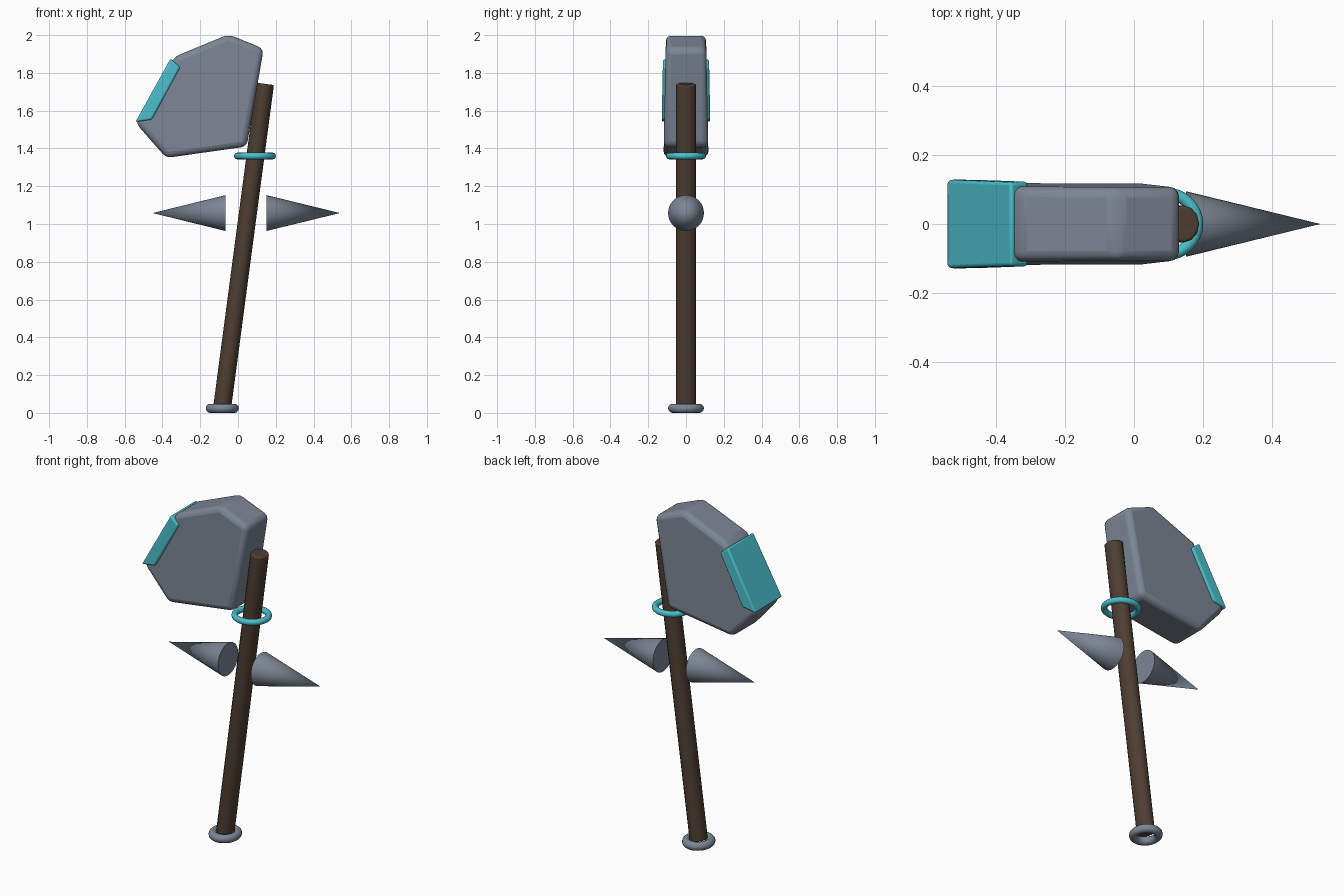
import bpy, bmesh
from math import radians, pi
from mathutils import Vector

if "Cube" in bpy.data.objects:
    bpy.data.objects.remove(bpy.data.objects["Cube"])


def material(name, rgb):
    m = bpy.data.materials.new(name)
    m.diffuse_color = (*rgb, 1)
    m.use_nodes = True
    m.node_tree.nodes["Principled BSDF"].inputs["Base Color"].default_value = m.diffuse_color
    return m


STEEL = material("steel", (0.20, 0.24, 0.30))
WOOD = material("wood", (0.075, 0.048, 0.032))
TEAL = material("teal", (0.07, 0.52, 0.60))


def finish(name, mat, bevel=0, angle=35):
    ob = bpy.context.object
    ob.name = name
    ob.data.materials.append(mat)
    bpy.ops.object.shade_smooth_by_angle(angle=radians(angle))
    if bevel:
        b = ob.modifiers.new("bevel", 'BEVEL')
        b.width, b.segments, b.limit_method = bevel, 3, 'ANGLE'
    return ob


def slab(name, outline, half_depth, mat, bevel):
    """Extrude an x-z outline along y; half_depth gives the half thickness at (x, z)."""
    bm = bmesh.new()
    front = [bm.verts.new((x, -half_depth(x, z), z)) for x, z in outline]
    back = [bm.verts.new((x, half_depth(x, z), z)) for x, z in outline]
    bm.faces.new(front)
    bm.faces.new(back[::-1])
    n = len(outline)
    for i in range(n):
        j = (i + 1) % n
        bm.faces.new((front[i], back[i], back[j], front[j]))
    bmesh.ops.recalc_face_normals(bm, faces=bm.faces)
    mesh = bpy.data.meshes.new(name)
    bm.to_mesh(mesh)
    bm.free()
    ob = bpy.data.objects.new(name, mesh)
    bpy.context.collection.objects.link(ob)
    bpy.ops.object.select_all(action='DESELECT')
    bpy.context.view_layer.objects.active = ob
    ob.select_set(True)
    return finish(name, mat, bevel)


def ring(name, loc, major, minor, scale, mat):
    bpy.ops.mesh.primitive_torus_add(location=loc, major_radius=major, minor_radius=minor,
                                     major_segments=32, minor_segments=12)
    bpy.context.object.scale = scale
    return finish(name, mat, angle=60)


# Leaning wooden handle
bottom, top = Vector((-0.083, 0, 0.035)), Vector((0.143, 0, 1.742))
axis = top - bottom
bpy.ops.mesh.primitive_cylinder_add(vertices=12, radius=0.054, depth=axis.length,
                                    location=(bottom + top) / 2,
                                    rotation=(0, axis.angle(Vector((0, 0, 1))), 0))
bpy.context.object.scale = (0.88, 1, 1)
finish("handle", WOOD, 0.008)

# Pommel ring and collar ring
ring("pommel_ring", (-0.083, 0, 0.024), 0.071, 0.024, (0.92, 1, 1), STEEL)
ring("collar_ring", (0.09, 0, 1.36), 0.092, 0.0175, (1.01, 0.97, 1), TEAL)

# Heavy head, slightly thicker towards the bottom
slab("head", [(-0.05, 2.004), (0.136, 1.928), (0.046, 1.41), (-0.38, 1.35),
              (-0.542, 1.535), (-0.338, 1.885)],
     lambda x, z: 0.106 + 0.02 * (2 - z), STEEL, 0.03)

# Coloured striking edge
slab("striking_edge", [(-0.543, 1.54), (-0.357, 1.876), (-0.306, 1.83), (-0.456, 1.553)],
     lambda x, z: 0.122 + 0.02 * (1.87 - z), TEAL, 0.01)

# Pair of side spikes
for side, base, tip in (("left", -0.065, -0.452), ("right", 0.15, 0.54)):
    bpy.ops.mesh.primitive_cone_add(vertices=32, radius1=0.095, depth=abs(tip - base),
                                    location=((base + tip) / 2, 0, 1.058),
                                    rotation=(0, pi / 2 if tip > 0 else -pi / 2, 0))
    finish(side + "_spike", STEEL)
